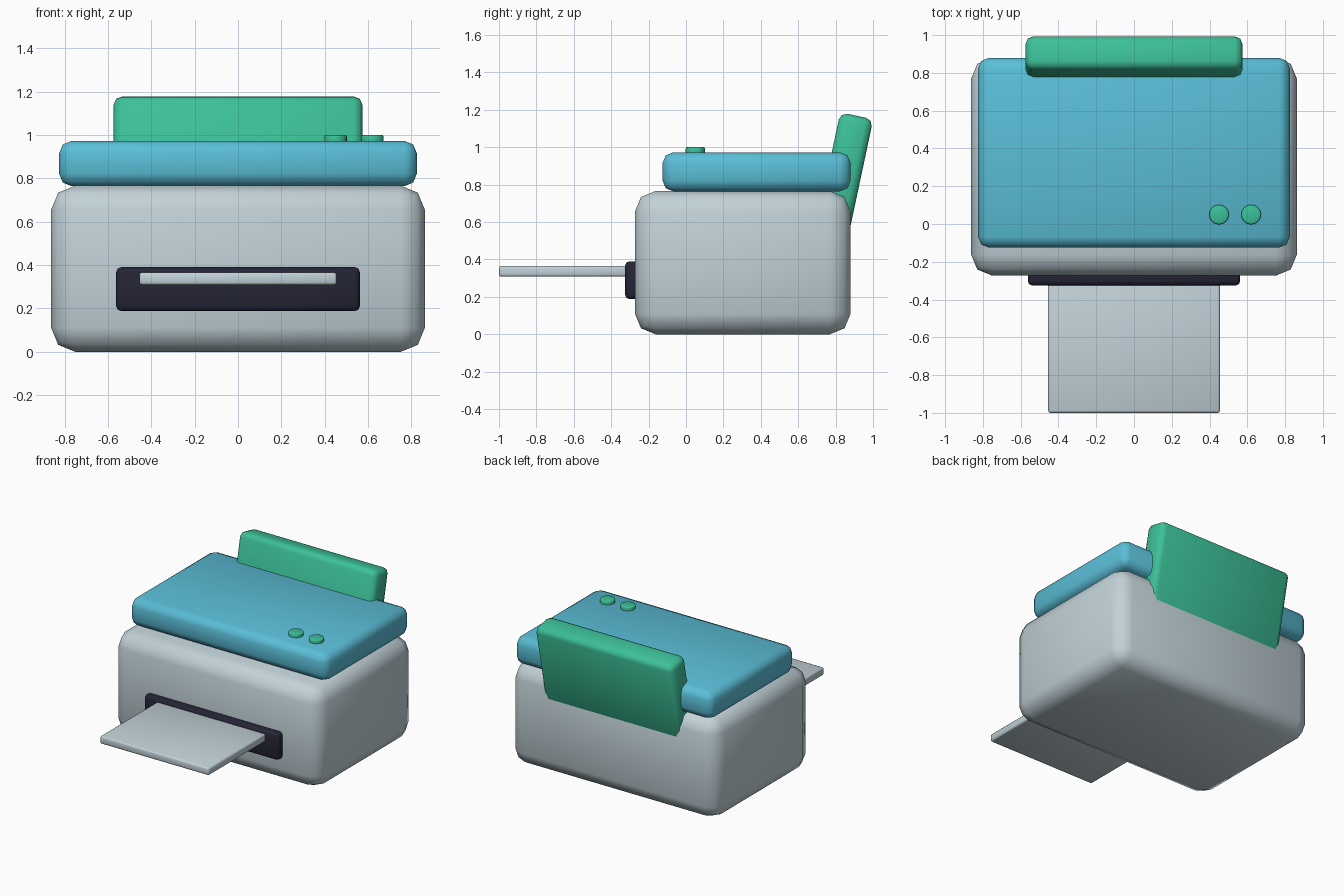
import bpy, math
from mathutils import Matrix

if "Cube" in bpy.data.objects:
    bpy.data.objects.remove(bpy.data.objects["Cube"])


def material(name, rgb):
    m = bpy.data.materials.new(name)
    lin = [c / 12.92 if c <= 0.04045 else ((c + 0.055) / 1.055) ** 2.4
           for c in (v / 255 for v in rgb)]
    m.diffuse_color = (*lin, 1)
    m.use_nodes = True
    m.node_tree.nodes["Principled BSDF"].inputs["Base Color"].default_value = m.diffuse_color
    return m


GREY = material("pale grey", (194, 210, 216))
BLUE = material("sky blue", (90, 190, 215))
GREEN = material("sea green", (60, 192, 152))
DARK = material("dark navy", (36, 36, 54))


def finish(ob, name, mat, bevel, segments=2):
    ob.name = name
    ob.data.materials.append(mat)
    mod = ob.modifiers.new("bevel", 'BEVEL')
    mod.width = bevel
    mod.segments = segments
    mod.limit_method = 'ANGLE'
    mod.angle_limit = math.radians(40)
    bpy.ops.object.modifier_apply(modifier=mod.name)
    bpy.ops.object.shade_smooth_by_angle(angle=math.radians(50))
    return ob


def box(name, x, y, z, mat, bevel):
    """Rounded box from (min, max) ranges."""
    bpy.ops.mesh.primitive_cube_add(size=1)
    ob = bpy.context.object
    size = [b - a for a, b in (x, y, z)]
    mid = [(a + b) / 2 for a, b in (x, y, z)]
    ob.data.transform(Matrix.Diagonal((*size, 1)))
    ob.location = mid
    return finish(ob, name, mat, bevel)


# Main housing and scanner lid
box("body", (-0.862, 0.862), (-0.273, 0.88), (0, 0.766), GREY, 0.11)
box("lid", (-0.825, 0.825), (-0.125, 0.88), (0.764, 0.973), BLUE, 0.057)

# Output slot and the sheet coming out of it
box("output_slot", (-0.562, 0.562), (-0.325, -0.215), (0.188, 0.39), DARK, 0.022)
box("paper_sheet", (-0.455, 0.455), (-1.0, -0.26), (0.308, 0.366), GREY, 0.012)

# Leaning paper feeder at the back, tilted about its top centre
tilt, height = math.radians(12), 0.66
feeder = box("paper_feeder", (-0.574, 0.574), (-0.09, 0.09),
             (-height / 2, height / 2), GREEN, 0.04)
feeder.location = (0, 0.913 - math.sin(tilt) * height / 2,
                   1.168 - math.cos(tilt) * height / 2)
feeder.rotation_euler.x = -tilt

# Round control buttons
for i, x in enumerate((0.45, 0.62)):
    bpy.ops.mesh.primitive_cylinder_add(vertices=24, radius=0.052, depth=0.055,
                                        location=(x, 0.05, 0.9725))
    finish(bpy.context.object, f"button_{i + 1}", GREEN, 0.008)
